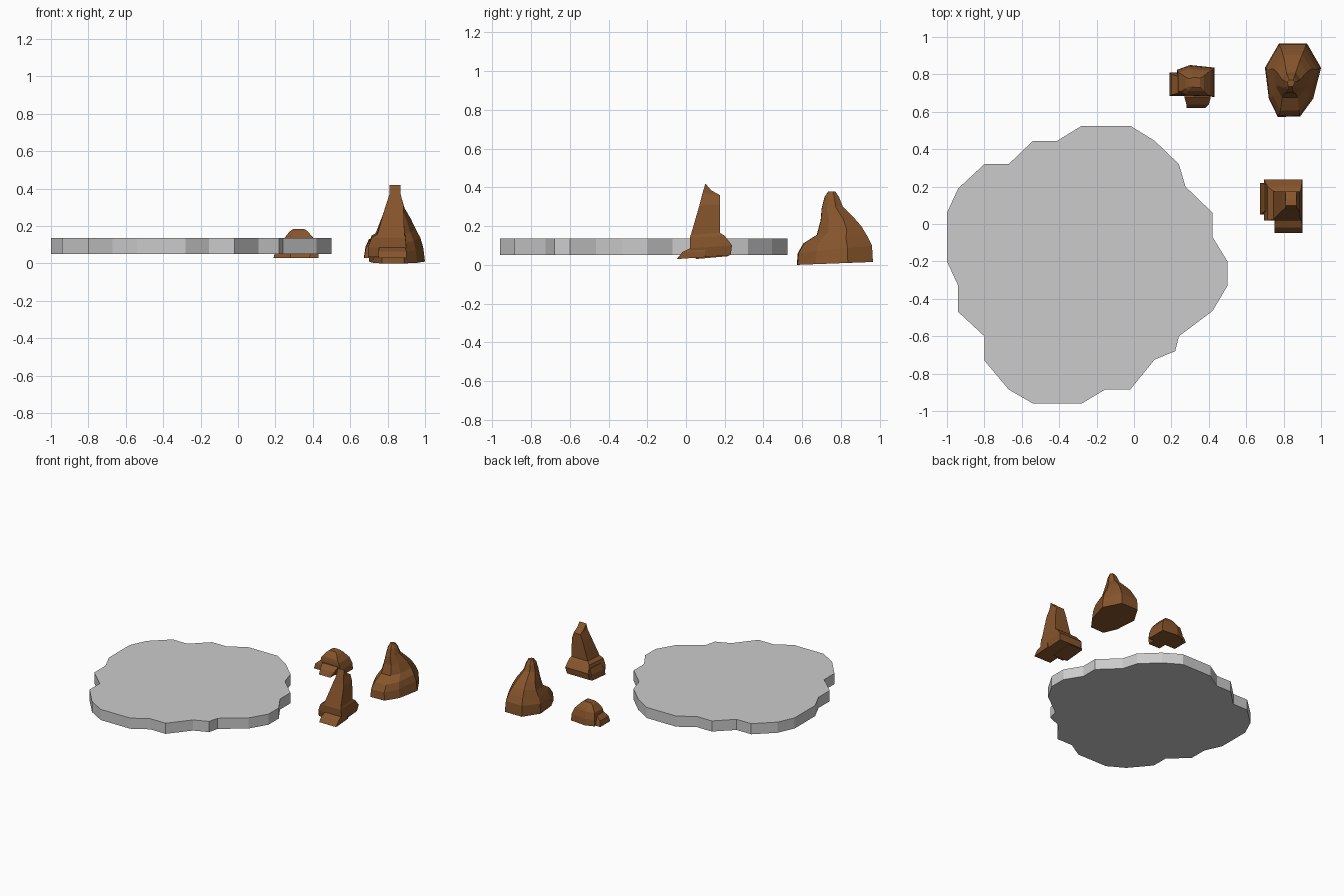
import bpy, bmesh

brown = bpy.data.materials.new("rock_brown")
brown.diffuse_color = (0.24, 0.09, 0.025, 1)

QUAD = [(0, 0), (1, 0), (1, 1), (0, 1)]
OCT = [(0.23, 0), (0.63, 0.01), (0.86, 0.25), (1, 0.67),
       (0.75, 1), (0.25, 1), (0, 0.67), (0.07, 0.25)]
CUT = [(0.18, 0.03), (1, 0), (1, 0.92), (0.35, 1), (0, 0.85), (0, 0.15)]


def loft(bm, rings, shape):
    """Stack scaled copies of a unit outline; ring = x0, x1, y0, y1, z front, z back."""
    loops = []
    for x0, x1, y0, y1, zf, zb in rings:
        loops.append([bm.verts.new((x0 + u * (x1 - x0), y0 + v * (y1 - y0),
                                    zf + v * (zb - zf))) for u, v in shape])
    n = len(shape)
    for a, b in zip(loops, loops[1:]):
        for i in range(n):
            j = (i + 1) % n
            bm.faces.new((a[i], a[j], b[j], b[i]))
    bm.faces.new(loops[0][::-1])
    bm.faces.new(loops[-1])


def build(name, parts, mat=None):
    bm = bmesh.new()
    for rings, shape in parts:
        loft(bm, rings, shape)
    bmesh.ops.recalc_face_normals(bm, faces=bm.faces)
    me = bpy.data.meshes.new(name)
    bm.to_mesh(me)
    bm.free()
    if mat:
        me.materials.append(mat)
    ob = bpy.data.objects.new(name, me)
    bpy.context.collection.objects.link(ob)


# flat slab with a ragged outline
outline = [(-1, .06), (-1, -.20), (-.94, -.33), (-.94, -.47), (-.80, -.60), (-.80, -.73),
           (-.67, -.885), (-.54, -.96), (-.28, -.96), (-.155, -.885), (-.02, -.885),
           (.11, -.725), (.22, -.68), (.24, -.60), (.42, -.465), (.50, -.33), (.50, -.20),
           (.42, -.07), (.42, .06), (.275, .20), (.24, .32), (.11, .445), (-.02, .525),
           (-.28, .525), (-.41, .445), (-.54, .445), (-.67, .32), (-.80, .32), (-.94, .19)]
build("ground_slab", [([(0, 1, 0, 1, .05, .05), (0, 1, 0, 1, .135, .135)], outline)])

# large boulder
build("large_rock", [([
    (.70, 1.0, .572, .965, 0, .015),
    (.705, .99, .577, .96, .06, .10),
    (.725, .975, .605, .935, .11, .15),
    (.745, .95, .675, .905, .155, .20),
    (.765, .925, .695, .87, .23, .24),
    (.79, .89, .70, .81, .29, .30),
    (.805, .875, .715, .79, .35, .35),
    (.82, .86, .735, .77, .38, .38)], OCT)], brown)

# tall spire with a toe in front and a lump at its left
build("tall_rock", [
    ([(.695, .89, .03, .23, .035, .05), (.695, .90, .02, .238, .085, .10),
      (.715, .895, .02, .20, .14, .15), (.745, .89, .025, .175, .155, .165),
      (.79, .885, .07, .175, .31, .31), (.81, .87, .085, .175, .37, .36),
      (.81, .87, .10, .13, .42, .385)], QUAD),
    ([(.75, .90, -.048, .10, .03, .04), (.75, .90, -.02, .10, .065, .068),
      (.755, .895, .02, .10, .085, .09)], QUAD),
    ([(.675, .80, .05, .22, .03, .045), (.682, .80, .055, .22, .075, .09),
      (.70, .80, .07, .21, .12, .13)], QUAD)], brown)

# small rounded rock with side lumps
build("small_rock", [
    ([(.23, .43, .68, .85, .03, .03), (.232, .428, .68, .845, .075, .08),
      (.24, .41, .685, .83, .125, .13), (.255, .395, .69, .82, .145, .145),
      (.275, .375, .71, .80, .17, .17), (.297, .353, .73, .785, .185, .185)], CUT),
    ([(.19, .30, .685, .81, .03, .03), (.20, .30, .69, .80, .07, .07),
      (.235, .30, .70, .79, .10, .10)], QUAD),
    ([(.28, .38, .62, .72, .03, .03), (.28, .40, .64, .72, .07, .07),
      (.27, .41, .675, .72, .10, .10)], QUAD)], brown)
